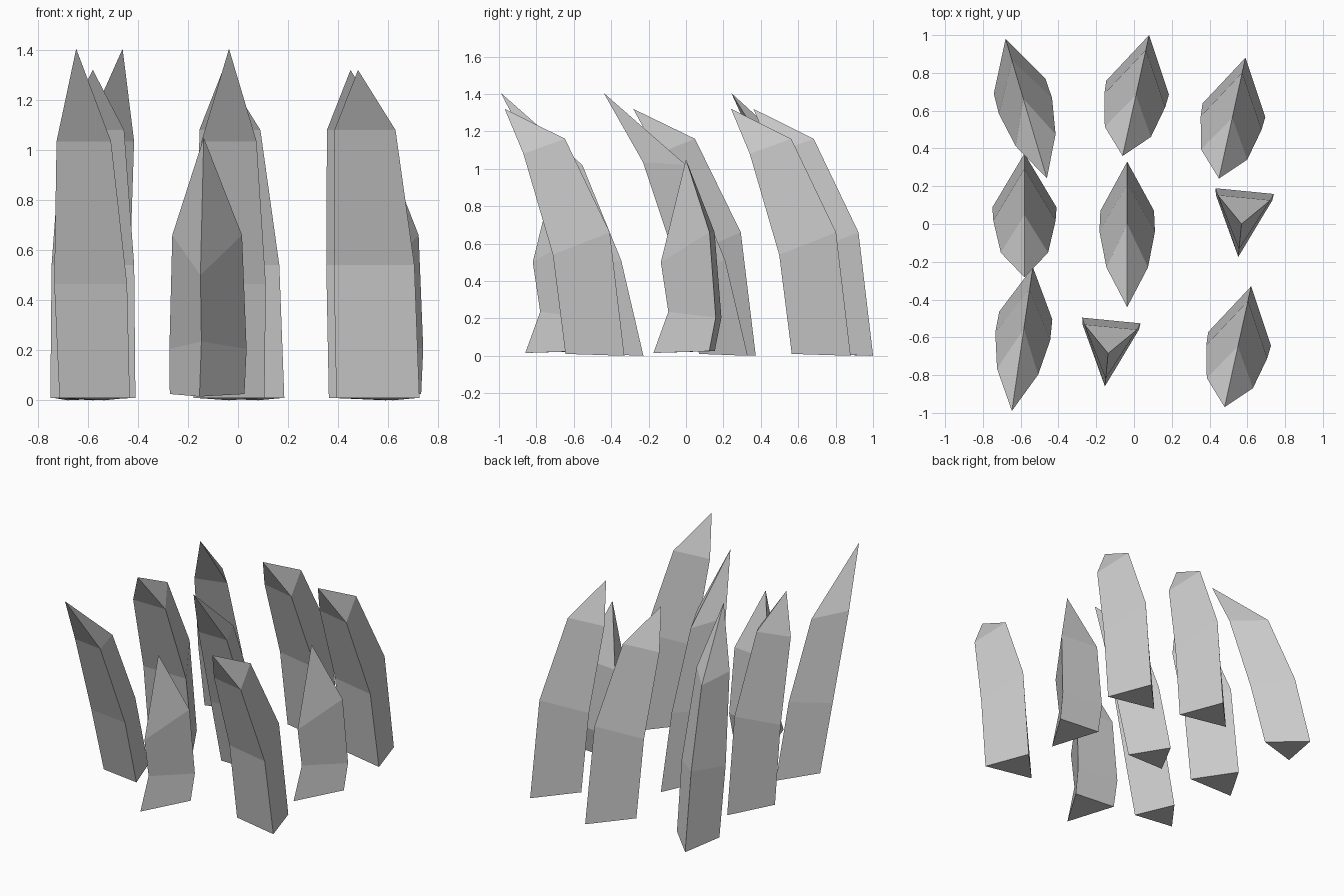
import bpy, bmesh
from math import radians

if "Cube" in bpy.data.objects:
    bpy.data.objects.remove(bpy.data.objects["Cube"])

# Cross-sections per level: half width, edge y, edge z, ridge y, ridge z; then tip y, z
SHORT = ([(.17, 0, .01, .285, 0), (.165, -.07, .54, .205, .66),
          (.125, -.24, 1.08, -.04, 1.16)], (-.37, 1.32))
TALL = ([(.142, 0, .01, .26, 0), (.147, -.11, .465, .14, .51),
         (.11, -.30, 1.035, -.07, 1.02)], (-.51, 1.405))
SMALL = ([(.15, .14, .025, -.175, .015), (.155, .175, .205, -.095, .235),
          (.14, .14, .66, -.135, .50)], (0, 1.05))


def blade(name, kind, x, y, angle):
    """Three-sided tapering blade with a pointed tip."""
    levels, (ty, tz) = kind
    bm = bmesh.new()
    rings = [[bm.verts.new(p) for p in ((-w, ey, ez), (w, ey, ez), (0, ry, rz))]
             for w, ey, ez, ry, rz in levels]
    tip = bm.verts.new((0, ty, tz))
    bm.faces.new(rings[0][::-1])
    for i in range(3):
        j = (i + 1) % 3
        for a, b in zip(rings, rings[1:]):
            bm.faces.new((a[i], a[j], b[j], b[i]))
        bm.faces.new((rings[-1][i], rings[-1][j], tip))
    bmesh.ops.recalc_face_normals(bm, faces=bm.faces)
    me = bpy.data.meshes.new(name)
    bm.to_mesh(me)
    bm.free()
    ob = bpy.data.objects.new(name, me)
    ob.location = (x, y, 0)
    ob.rotation_euler.z = radians(angle)
    bpy.context.collection.objects.link(ob)


# Tall forward-leaning blades
for i, (x, y, a) in enumerate([(-.606, .731, 16.5), (-.036, .07, 0), (-.573, -.485, -8.3)]):
    blade(f"tall_blade_{i + 1}", TALL, x, y, a)

# Broad forward-leaning blades
for i, (x, y, a) in enumerate([(.019, .722, -12.4), (.529, .602, -12.4),
                               (.559, -.608, -12.4), (-.58, .088, 0)]):
    blade(f"broad_blade_{i + 1}", SHORT, x, y, a)

# Small upright blades
for i, (x, y) in enumerate([(.569, 0), (-.137, -.685)]):
    blade(f"small_blade_{i + 1}", SMALL, x, y, -5.6)
